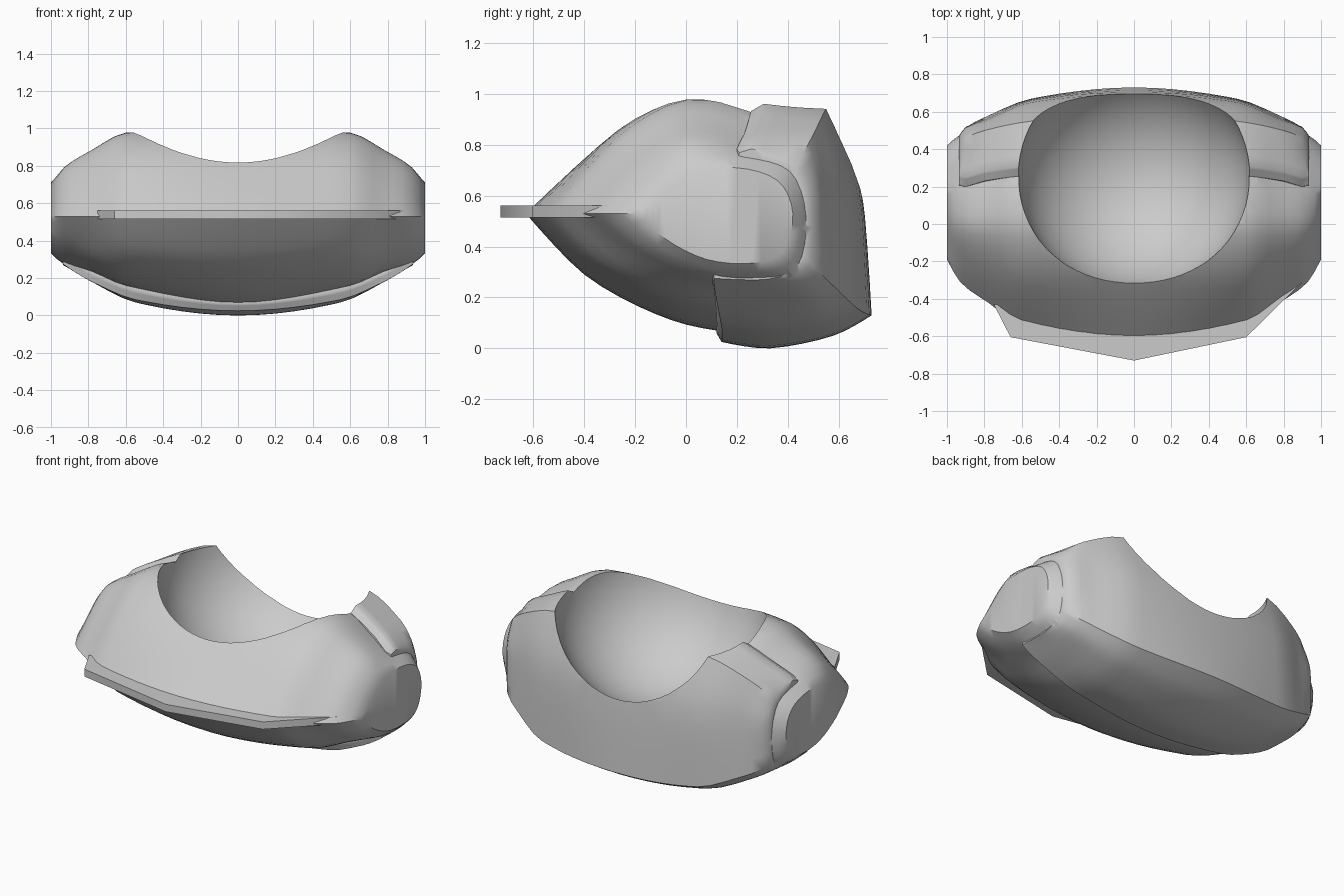
import bpy, bmesh, math

if "Cube" in bpy.data.objects:
    bpy.data.objects.remove(bpy.data.objects["Cube"])

grey = bpy.data.materials.new("plain grey")
grey.diffuse_color = (0.6, 0.6, 0.6, 1)
grey.use_nodes = True
grey.node_tree.nodes["Principled BSDF"].inputs["Base Color"].default_value = grey.diffuse_color


def make_object(name, bm):
    bmesh.ops.recalc_face_normals(bm, faces=bm.faces)
    me = bpy.data.meshes.new(name)
    bm.to_mesh(me)
    bm.free()
    ob = bpy.data.objects.new(name, me)
    bpy.context.collection.objects.link(ob)
    me.materials.append(grey)
    return ob


def refine(pts, sharp):
    """Round a closed profile by adding curved midpoints, keeping sharp corners."""
    n, out = len(pts), []
    for k in range(n):
        a, b = pts[k], pts[(k + 1) % n]
        p, q = pts[k - 1], pts[(k + 2) % n]
        if k in sharp:
            p = (2*a[0] - b[0], 2*a[1] - b[1])
        if (k + 1) % n in sharp:
            q = (2*b[0] - a[0], 2*b[1] - a[1])
        out += [a, tuple((9*(a[c] + b[c]) - p[c] - q[c]) / 16 for c in (0, 1))]
    return out


def blend(xs, secs, x):
    """Smoothly interpolate side profiles (y, z) between stations in x."""
    def slope(i, k, c):
        if i == 0:
            return 0
        j = min(i + 1, len(xs) - 1)
        return (secs[j][k][c] - secs[i - 1][k][c]) / (xs[j] - xs[i - 1])
    i = max(n for n in range(len(xs) - 1) if xs[n] <= x + 1e-9)
    h = xs[i + 1] - xs[i]
    t = (x - xs[i]) / h
    out = []
    for k in range(len(secs[0])):
        out.append([(2*t**3 - 3*t*t + 1) * secs[i][k][c] + (t**3 - 2*t*t + t) * h * slope(i, k, c)
                    + (3*t*t - 2*t**3) * secs[i+1][k][c] + (t**3 - t*t) * h * slope(i+1, k, c)
                    for c in (0, 1)])
    return out


def loft(name, xs, secs, sharp, stations):
    """Closed, mirrored loft of the profiles along x."""
    for level in (1, 2):
        secs = [refine(s, [k * level for k in sharp]) for s in secs]
    bm = bmesh.new()
    rings = []
    for x in [-s for s in reversed(stations) if s > 0] + stations:
        rings.append([bm.verts.new((x, y, z)) for y, z in blend(xs, secs, abs(x))])
    n = len(rings[0])
    for a, b in zip(rings, rings[1:]):
        for k in range(n):
            bm.faces.new((a[k], a[(k+1) % n], b[(k+1) % n], b[k]))
    bm.faces.new(rings[0])
    bm.faces.new(rings[-1])
    bmesh.ops.triangulate(bm, faces=bm.faces)
    return make_object(name, bm)


def boolean(ob, other, op):
    m = ob.modifiers.new(op, 'BOOLEAN')
    m.operation, m.object, m.solver = op, other, 'EXACT'
    bpy.context.view_layer.objects.active = ob
    bpy.ops.object.modifier_apply(modifier=m.name)
    bpy.data.objects.remove(other)


# front body with bulging side panels
body = loft("body", [0, 0.6, 0.78, 0.93, 1.0], [
    [(-.63, .53), (-.27, .855), (0, .97), (.27, .94), (.5, .85), (.6, .3), (.4, .06), (.12, .07), (-.12, .135), (-.4, .29)],
    [(-.54, .53), (-.27, .83), (0, .975), (.27, .93), (.45, .83), (.55, .35), (.4, .17), (.12, .16), (-.12, .21), (-.36, .34)],
    [(-.42, .53), (-.23, .74), (0, .885), (.25, .835), (.43, .75), (.49, .5), (.43, .28), (.12, .235), (-.12, .29), (-.27, .39)],
    [(-.31, .53), (-.18, .665), (0, .79), (.23, .755), (.41, .70), (.475, .52), (.44, .315), (.29, .275), (.09, .29), (-.14, .39)],
    [(-.19, .53), (-.1, .60), (.02, .69), (.2, .71), (.36, .66), (.42, .53), (.38, .38), (.26, .335), (.08, .35), (-.08, .43)],
], [0], [0, .1, .2, .3, .4, .5, .6, .66, .72, .78, .83, .88, .93, .965, 1.0])

# thicker shell wrapped round the back
shell = loft("back_shell", [0, 0.55, 0.8, 0.9, 0.935], [
    [(.26, .95), (.31, .975), (.59, .94), (.69, .63), (.73, .13), (.58, .05), (.33, 0), (.14, .025), (.12, .06)],
    [(.26, .95), (.31, .98), (.55, .94), (.65, .63), (.67, .16), (.54, .10), (.33, .07), (.14, .085), (.12, .13)],
    [(.23, .845), (.28, .87), (.50, .84), (.55, .62), (.57, .255), (.48, .205), (.31, .19), (.12, .19), (.11, .23)],
    [(.20, .785), (.25, .815), (.46, .765), (.515, .60), (.515, .31), (.44, .265), (.3, .25), (.11, .25), (.1, .29)],
    [(.21, .77), (.26, .785), (.43, .71), (.47, .60), (.47, .36), (.41, .30), (.3, .27), (.11, .275), (.11, .30)],
], [0, 1, 2, 4, 7, 8], [0, .1, .2, .3, .4, .5, .55, .62, .7, .75, .8, .85, .9, .92, .935])
boolean(body, shell, 'UNION')

# round scoop in the top
bpy.ops.mesh.primitive_uv_sphere_add(segments=72, ring_count=36, radius=.605, location=(0, .26, 1.0))
scoop = bpy.context.object
scoop.scale = (1.025, 1, 1)
scoop.data.materials.append(grey)
boolean(body, scoop, 'DIFFERENCE')

# flat lip plate along the front edge
outline = [(-.75, -.43), (-.66, -.605), (0, -.73), (.6, -.605), (.91, -.30), (.74, -.36), (.5, -.45), (-.5, -.45)]
bm = bmesh.new()
face = bm.faces.new([bm.verts.new((x, y, .515)) for x, y in outline])
top = bmesh.ops.extrude_face_region(bm, geom=[face])
for v in top["geom"]:
    if isinstance(v, bmesh.types.BMVert):
        v.co.z = .562
lip = make_object("front_lip", bm)

for ob in (body, lip):
    bpy.ops.object.select_all(action='DESELECT')
    ob.select_set(True)
    bpy.context.view_layer.objects.active = ob
    bpy.ops.object.shade_smooth_by_angle(angle=math.radians(42))
